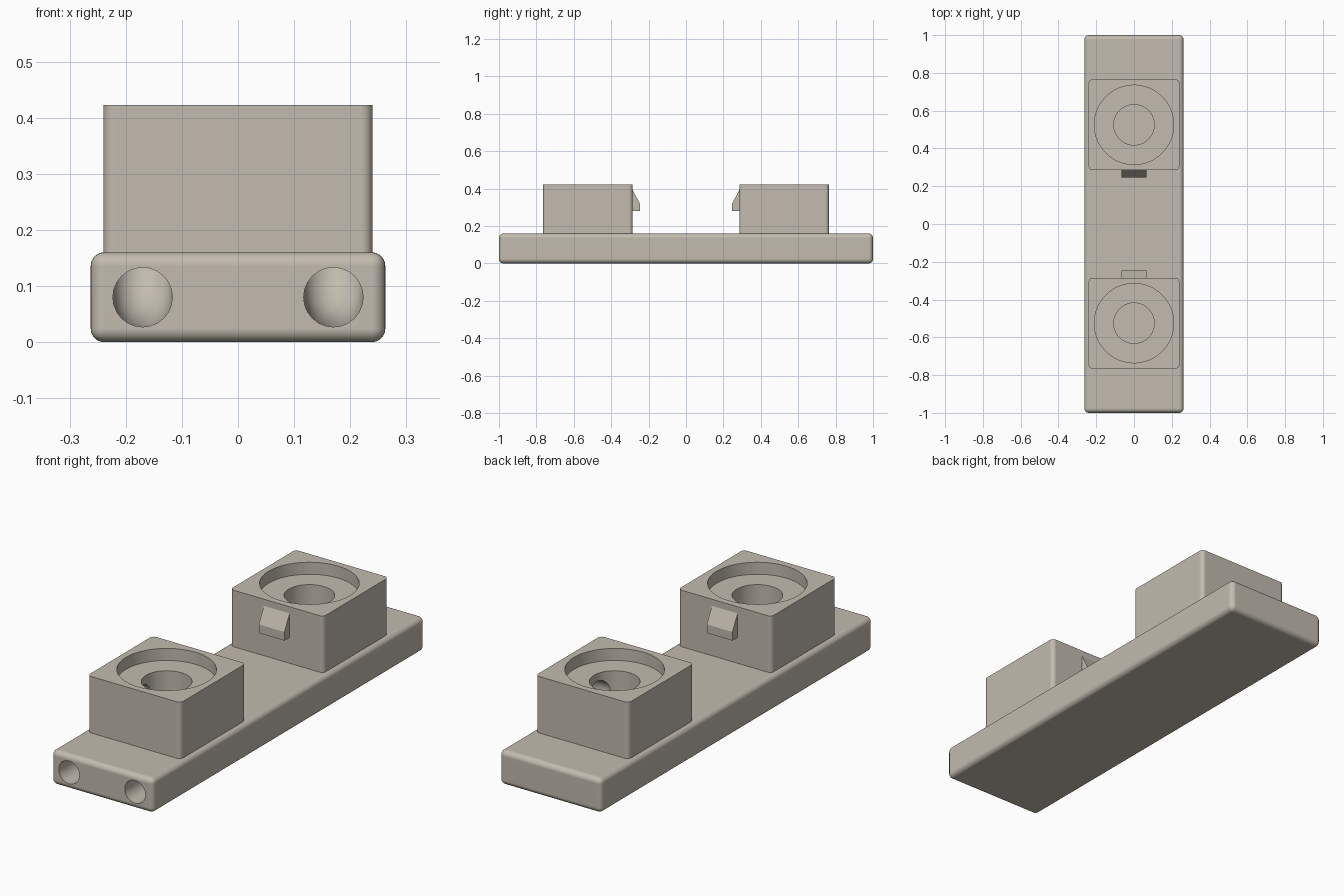
import bpy, bmesh, math
from mathutils import Matrix

if "Cube" in bpy.data.objects:
    bpy.data.objects.remove(bpy.data.objects["Cube"])

stone = bpy.data.materials.new("warm_grey")
stone.diffuse_color = (0.54, 0.50, 0.43, 1)
stone.use_nodes = True
stone.node_tree.nodes["Principled BSDF"].inputs["Base Color"].default_value = stone.diffuse_color


def finish(name, bm):
    bmesh.ops.recalc_face_normals(bm, faces=bm.faces)
    me = bpy.data.meshes.new(name)
    bm.to_mesh(me)
    bm.free()
    ob = bpy.data.objects.new(name, me)
    me.materials.append(stone)
    bpy.context.collection.objects.link(ob)
    return ob


def rounded_box(name, size, centre, radius, vertical_only=False):
    bm = bmesh.new()
    bmesh.ops.create_cube(bm, size=1)
    bmesh.ops.scale(bm, vec=size, verts=bm.verts)
    bmesh.ops.translate(bm, vec=centre, verts=bm.verts)
    edges = [e for e in bm.edges if not vertical_only
             or abs(e.verts[0].co.z - e.verts[1].co.z) > 0.01]
    bmesh.ops.bevel(bm, geom=edges, offset=radius, segments=6,
                    profile=0.5, affect='EDGES')
    return finish(name, bm)


def cylinder(name, radius, z0, z1, y):
    bm = bmesh.new()
    bmesh.ops.create_cone(bm, cap_ends=True, segments=96, radius1=radius,
                          radius2=radius, depth=z1 - z0,
                          matrix=Matrix.Translation((0, y, (z0 + z1) / 2)))
    return finish(name, bm)


def tube(name, points, radius):
    cu = bpy.data.curves.new(name, 'CURVE')
    cu.dimensions = '3D'
    cu.bevel_depth = radius
    cu.bevel_resolution = 10
    cu.use_fill_caps = True
    sp = cu.splines.new('NURBS')
    sp.points.add(len(points) - 1)
    for p, co in zip(sp.points, points):
        p.co = (*co, 1)
    sp.order_u = 4
    sp.use_endpoint_u = True
    sp.resolution_u = 8
    src = bpy.data.objects.new(name, cu)
    bpy.context.collection.objects.link(src)
    bpy.context.view_layer.update()
    bm = bmesh.new()
    bm.from_mesh(src.evaluated_get(bpy.context.evaluated_depsgraph_get()).to_mesh())
    bmesh.ops.remove_doubles(bm, verts=bm.verts, dist=1e-5)
    bpy.data.objects.remove(src)
    return finish(name, bm)


def cut(ob, cutters):
    bpy.context.view_layer.objects.active = ob
    for c in cutters:
        m = ob.modifiers.new("cut", 'BOOLEAN')
        m.operation = 'DIFFERENCE'
        m.solver = 'EXACT'
        m.object = c
        bpy.ops.object.modifier_apply(modifier=m.name)


def smooth(ob):
    bpy.ops.object.select_all(action='DESELECT')
    ob.select_set(True)
    bpy.context.view_layer.objects.active = ob
    bpy.ops.object.shade_smooth_by_angle(angle=math.radians(30))
    w = ob.modifiers.new("flat_sides", 'WEIGHTED_NORMAL')
    w.keep_sharp = True


# base slab
base = rounded_box("base", (0.525, 2, 0.16), (0, 0, 0.08), 0.024)
helpers = []

for side, label in ((-1, "front"), (1, "back")):
    y = side * 0.525
    # cable channel: enters at the front end, bends up into the socket
    x = side * 0.17
    channel = tube(label + "_channel_cutter", [
        (x, -1.05, 0.08), (x, -0.98, 0.08), (x, y - 0.2, 0.08),
        (x, y - 0.02, 0.08), (x, y - 0.03, 0.27),
        (side * 0.14, y - 0.03, 0.28), (side * 0.06, y - 0.02, 0.28)], 0.053)

    # raised block with a stepped round socket
    block = rounded_box(label + "_block", (0.48, 0.48, 0.273),
                        (0, y, 0.2865), 0.02, True)
    recess = cylinder(label + "_recess_cutter", 0.21, 0.367, 0.5, y)
    bore = cylinder(label + "_bore_cutter", 0.107, 0.2, 0.5, y)
    cut(block, [recess, bore, channel])
    cut(base, [channel])
    smooth(block)
    helpers += [channel, recess, bore]

    # wedge catch on the face towards the middle
    bm = bmesh.new()
    profile = [(0.295, 0.28), (0.247, 0.28), (0.247, 0.32),
               (0.285, 0.392), (0.295, 0.392)]
    face = bm.faces.new([bm.verts.new((-0.066, side * py, pz)) for py, pz in profile])
    ext = bmesh.ops.extrude_face_region(bm, geom=[face])["geom"]
    bmesh.ops.translate(bm, vec=(0.132, 0, 0),
                        verts=[v for v in ext if isinstance(v, bmesh.types.BMVert)])
    finish(label + "_catch", bm)

smooth(base)
for h in helpers:
    bpy.data.objects.remove(h)
